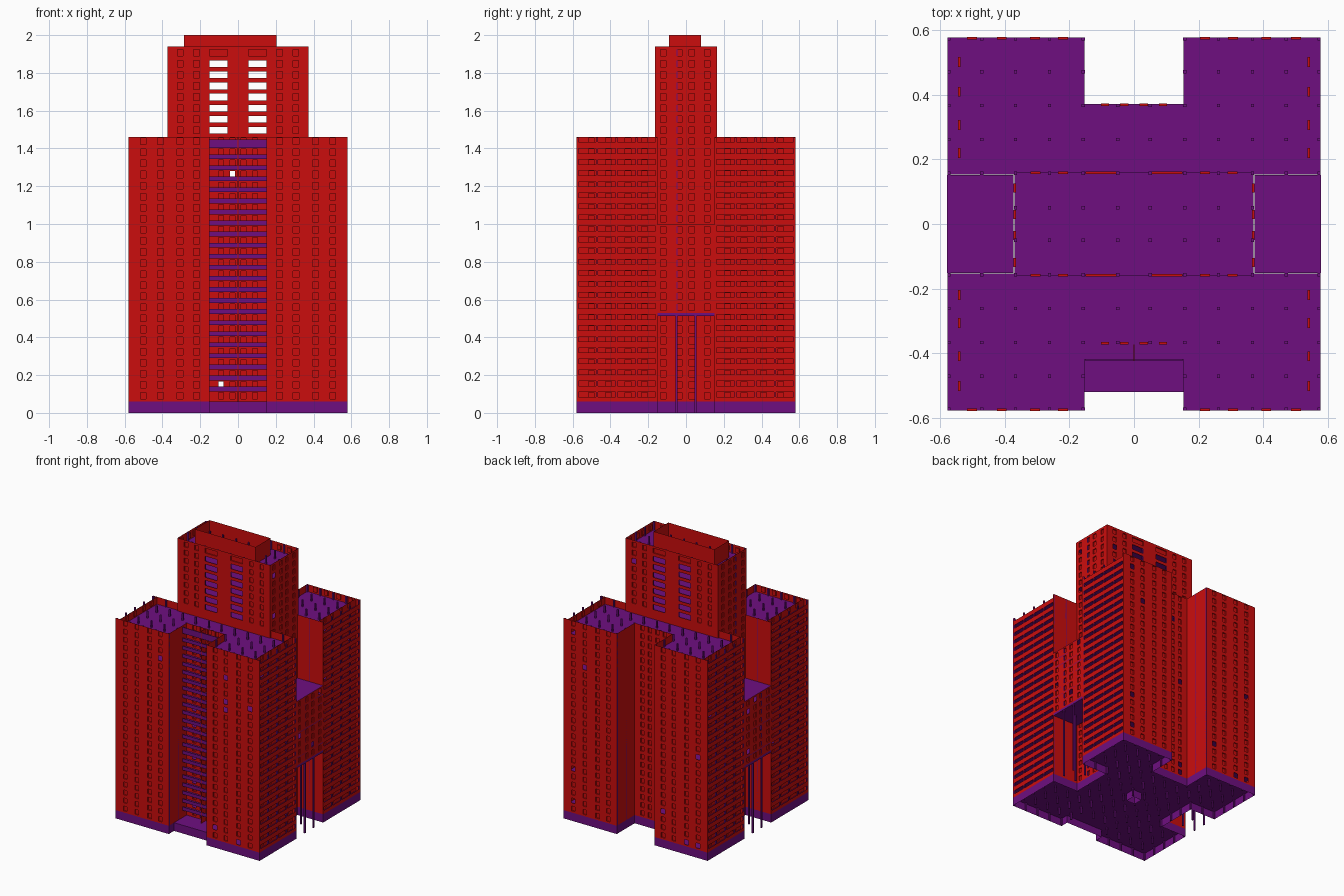
import bpy, bmesh, random
from mathutils import Vector

random.seed(4)
cube = bpy.data.objects.get("Cube")
if cube:
    bpy.data.objects.remove(cube)


def material(name, color):
    m = bpy.data.materials.new(name)
    m.use_nodes = True
    m.diffuse_color = color
    m.node_tree.nodes["Principled BSDF"].inputs["Base Color"].default_value = color
    return m


RED = material("wall red", (0.6, 0.004, 0.004, 1))
PURPLE = material("slab purple", (0.156, 0.0045, 0.216, 1))

# Main dimensions
W, NOTCH, TX, TY, BACK = 0.58, 0.152, 0.373, 0.163, 0.374
BASE, STEP = 0.06, 0.0586
WING_TOP, TOWER_TOP, CAP_TOP = 1.46, 1.94, 2.0
ROOF, TOWER_ROOF = 23, 31


def level(k):
    return BASE + STEP * k


def finish(name, bm, mat):
    mesh = bpy.data.meshes.new(name)
    bm.to_mesh(mesh)
    bm.free()
    mesh.materials.append(mat)
    bpy.context.collection.objects.link(bpy.data.objects.new(name, mesh))


def quad(bm, pts, inward=None):
    f = bm.faces.new([bm.verts.new(p) for p in pts])
    if inward is not None:
        f.normal_update()
        if f.normal.dot(inward) > 0:
            f.normal_flip()


def box(bm, lo, hi):
    lo, hi = Vector(lo), Vector(hi)
    verts = bmesh.ops.create_cube(bm, size=1)["verts"]
    bmesh.ops.scale(bm, vec=hi - lo, verts=verts)
    bmesh.ops.translate(bm, vec=(lo + hi) / 2, verts=verts)


def wall(bm, a, b, z0, z1, inward=(0, 0), cols=(), floors=(), sill=0.0125, head=0.0475, depth=0.008):
    """Sheet wall from a to b; cols are (distance, half width, chance of being open)."""
    a, b, n = Vector((*a, 0)), Vector((*b, 0)), Vector((*inward, 0))
    length = (b - a).length
    way = (b - a) / length
    us = [0] + [c + s * h for c, h, p in cols for s in (-1, 1)] + [length]
    zs = [z0] + [level(k) + d for k in floors for d in (sill, head)] + [z1]

    def corners(u0, u1, lo, hi, push=0.0):
        return [a + way * u + n * push + Vector((0, 0, z))
                for u, z in ((u0, lo), (u1, lo), (u1, hi), (u0, hi))]

    for j in range(len(zs) - 1):
        if zs[j + 1] - zs[j] < 1e-5:
            continue
        if j % 2 == 0:
            quad(bm, corners(0, length, zs[j], zs[j + 1]), n)
            continue
        k = floors[j // 2]
        for i in range(len(us) - 1):
            rim = corners(us[i], us[i + 1], zs[j], zs[j + 1])
            if i % 2 == 0:
                quad(bm, rim, n)
                continue
            chance = cols[i // 2][2]
            if chance > 1 or (random.random() < chance and k not in (ROOF, TOWER_ROOF)):
                continue
            # Closed window: recessed pane with reveals
            pane = corners(us[i], us[i + 1], zs[j], zs[j + 1], depth)
            quad(bm, pane, n)
            for e in range(4):
                f = (e + 1) % 4
                quad(bm, [rim[e], rim[f], pane[f], pane[e]])


def outline(front, inset=0.0):
    """Footprint of the block at floor level, mirrored in x."""
    w, n, t, b = W - inset, NOTCH + inset, TX - inset, BACK - inset
    half = [(n, front), (n, -w), (w, -w), (w, -n), (t, -n),
            (t, n), (w, n), (w, w), (n, w), (n, b)]
    return half + [(-x, y) for x, y in reversed(half)]


def slab(bm, pts, z, thick=0.005):
    f = bm.faces.new([bm.verts.new((x, y, z - thick)) for x, y in pts])
    out = bmesh.ops.extrude_face_region(bm, geom=[f])
    verts = [v for v in out["geom"] if isinstance(v, bmesh.types.BMVert)]
    bmesh.ops.translate(bm, vec=(0, 0, thick), verts=verts)


wing_floors = list(range(ROOF + 1))
wing_cols = [(c, 0.015, 0.035) for c in (0.068, 0.155, 0.258, 0.35)]
strip_cols = [(0.058 + 0.1045 * i, 0.0495, 2) for i in range(4)]

# Wings: end walls, open gallery walls and the windowed walls behind them
ends, gallery, inner, returns = (bmesh.new() for _ in range(4))
for sx in (-1, 1):
    for sy in (-1, 1):
        wall(ends, (sx * NOTCH, sy * W), (sx * W, sy * W), BASE, WING_TOP,
             (0, -sy), wing_cols, wing_floors)
        wall(gallery, (sx * W, sy * NOTCH), (sx * W, sy * W), BASE, level(ROOF) + 0.05,
             (-sx, 0), strip_cols, wing_floors, sill=0.025, head=0.05)
        wall(inner, (sx * 0.545, sy * NOTCH), (sx * 0.545, sy * W), BASE, WING_TOP,
             (-sx, 0), wing_cols, wing_floors)
        wall(returns, (sx * NOTCH, sy * BACK), (sx * NOTCH, sy * W), BASE, WING_TOP, (sx, 0))
        wall(returns, (sx * TX, sy * NOTCH), (sx * W, sy * NOTCH), BASE, WING_TOP, (0, sy))
finish("wing_end_walls", ends, RED)
finish("gallery_walls", gallery, RED)
finish("gallery_inner_walls", inner, RED)
finish("notch_return_walls", returns, RED)

# Recessed centre walls, front and back
bm = bmesh.new()
for sy, chance in ((-1, 0.3), (1, 0.05)):
    cols = [(NOTCH + c, 0.013, chance) for c in (-0.09, -0.03, 0.03, 0.09)]
    wall(bm, (-NOTCH, sy * BACK), (NOTCH, sy * BACK), BASE, WING_TOP, (0, -sy), cols, wing_floors)
finish("centre_walls", bm, RED)

# Tower walls with wide see-through openings
bm = bmesh.new()
cols = [(TX + c, 0.048 if abs(c) < 0.2 else 0.015, 1 if abs(c) < 0.2 else 0.06)
        for c in (-0.305, -0.22, -0.103, 0.103, 0.22, 0.305)]
side_cols = [(TY + c, 0.014, 0.08) for c in (-0.12, -0.035, 0.03, 0.112)]
for s in (-1, 1):
    wall(bm, (-TX, s * TY), (TX, s * TY), level(ROOF), TOWER_TOP, (0, -s),
         cols, list(range(ROOF + 1, TOWER_ROOF + 1)))
    wall(bm, (s * TX, -TY), (s * TX, TY), BASE, TOWER_TOP, (-s, 0),
         side_cols, list(range(TOWER_ROOF + 1)))
finish("tower_walls", bm, RED)

# Rooftop screen
bm = bmesh.new()
ring = [(-0.285, -0.09), (0.205, -0.09), (0.205, 0.08), (-0.285, 0.08)]
for i, p in enumerate(ring):
    wall(bm, p, ring[(i + 1) % 4], level(TOWER_ROOF), CAP_TOP)
finish("rooftop_screen", bm, RED)

# Bridge blocks between the wings, raised on columns
LOW, HIGH = 8, 16
bm, canopy = bmesh.new(), bmesh.new()
bridge_cols = [(NOTCH + c, 0.014, 0.15) for c in (-0.12, -0.035, 0.03, 0.112)]
for s in (-1, 1):
    wall(bm, (s * W, -NOTCH), (s * W, NOTCH), level(LOW), level(HIGH), (-s, 0),
         bridge_cols, list(range(LOW, HIGH)))
    x0, x1 = sorted((s * TX, s * W))
    box(canopy, (x0, -NOTCH, 0.512), (x1, NOTCH, level(LOW)))
    for k in range(LOW + 1, HIGH + 1):
        box(canopy, (x0, -NOTCH, level(k) - 0.005), (x1, NOTCH, level(k)))
finish("bridge_walls", bm, RED)
finish("bridge_slabs", canopy, PURPLE)

# Floor slabs
bm = bmesh.new()
for k in range(ROOF + 1):
    slab(bm, outline(-0.42 if k else -0.52, 0.002), level(k))
for k in range(ROOF + 1, TOWER_ROOF + 1):
    box(bm, (0.002 - TX, 0.002 - TY, level(k) - 0.005), (TX - 0.002, TY - 0.002, level(k)))
bmesh.ops.recalc_face_normals(bm, faces=bm.faces)
finish("floor_slabs", bm, PURPLE)

# Base rim and the pit under the centre
bm = bmesh.new()
pit = [(-0.035, -0.035), (0.035, -0.035), (0.035, 0.035), (-0.035, 0.035)]
for path in (outline(-0.52), pit):
    for p, q in zip(path, path[1:] + path[:1]):
        way = Vector(q) - Vector(p)
        wall(bm, p, q, 0, BASE, (-way.y, way.x))
finish("base_rim", bm, PURPLE)

# Front balconies with a dividing wall
bm = bmesh.new()
for k in range(1, ROOF + 1):
    rail = 0.04 if k == ROOF else 0.02
    box(bm, (-NOTCH, -0.423, level(k) - 0.005), (NOTCH, -0.419, level(k) + rail))
finish("balcony_rails", bm, PURPLE)
bm = bmesh.new()
box(bm, (-0.002, -0.425, BASE), (0.002, -BACK, WING_TOP))
finish("balcony_divider", bm, RED)

# Columns on a regular grid
bm = bmesh.new()
grid = [0.05, 0.157, 0.262, 0.367, 0.472, 0.573]
grid = [-g for g in grid] + grid
for x in grid:
    for y in grid:
        if abs(x) < NOTCH and abs(y) > BACK:
            continue
        top = WING_TOP
        if abs(x) < TX and abs(y) < TY:
            top = TOWER_TOP
        elif abs(y) < NOTCH:
            top = level(HIGH) - 0.006
        box(bm, (x - 0.005, y - 0.005, 0), (x + 0.005, y + 0.005, top - 0.002))
finish("columns", bm, PURPLE)
